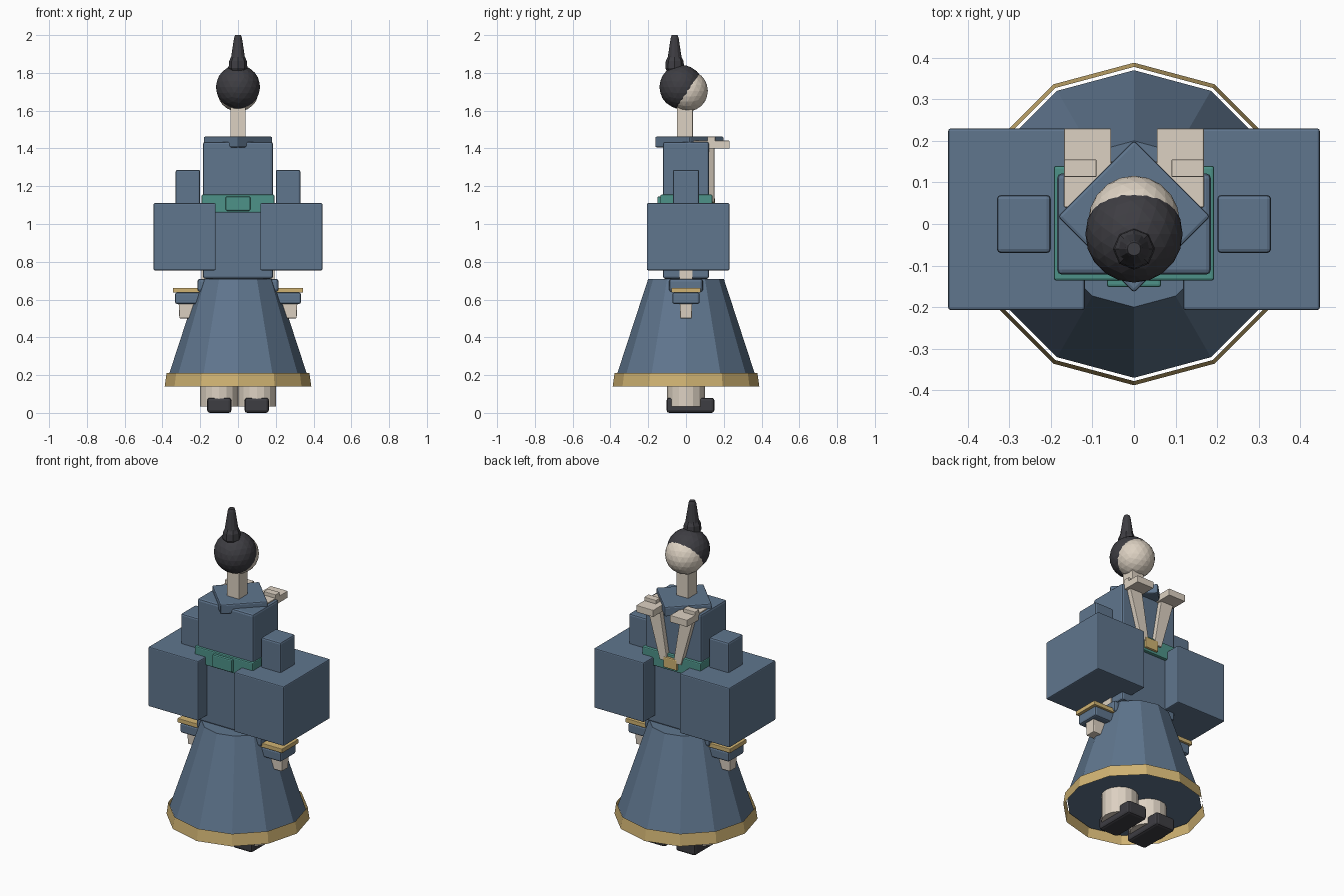
import bpy, bmesh, math
from mathutils import Matrix, Vector

if "Cube" in bpy.data.objects:
    bpy.data.objects.remove(bpy.data.objects["Cube"])


def material(name, rgb):
    m = bpy.data.materials.new(name)
    m.diffuse_color = (*rgb, 1)
    m.use_nodes = True
    m.node_tree.nodes["Principled BSDF"].inputs["Base Color"].default_value = m.diffuse_color
    return m


BLUE = material("robe_blue", (0.115, 0.18, 0.27))
SKIN = material("pale_skin", (0.72, 0.64, 0.54))
GOLD = material("trim_gold", (0.63, 0.45, 0.17))
GREEN = material("sash_green", (0.075, 0.29, 0.25))
DARK = material("hair_dark", (0.048, 0.047, 0.055))


def finish(name, bm, mat, bevel=0.0):
    bmesh.ops.recalc_face_normals(bm, faces=bm.faces)
    me = bpy.data.meshes.new(name)
    bm.to_mesh(me)
    bm.free()
    ob = bpy.data.objects.new(name, me)
    bpy.context.collection.objects.link(ob)
    me.materials.append(mat)
    if bevel:
        b = ob.modifiers.new("soft_edges", 'BEVEL')
        b.width, b.segments = bevel, 2
    return ob


def box(name, x, y, z, mat, bevel=0.006, bottom=1.0, turn=0.0):
    """Box from ranges; bottom scales the lower face, turn spins it about z."""
    bm = bmesh.new()
    bmesh.ops.create_cube(bm, size=1)
    c = Vector(((x[0] + x[1]) / 2, (y[0] + y[1]) / 2, (z[0] + z[1]) / 2))
    for v in bm.verts:
        k = bottom if v.co.z < 0 else 1
        v.co = Vector((v.co.x * k * (x[1] - x[0]), v.co.y * k * (y[1] - y[0]),
                       v.co.z * (z[1] - z[0])))
    bm.transform(Matrix.Translation(c) @ Matrix.Rotation(turn, 4, 'Z'))
    return finish(name, bm, mat, bevel)


def lathe(name, profile, sides, mat, at=(0, 0), caps=True):
    """Stack of polygon rings given as (radius, height), a corner on each axis."""
    bm = bmesh.new()
    rings = [[bm.verts.new((at[0] + r * math.cos(a * math.tau / sides),
                            at[1] + r * math.sin(a * math.tau / sides), z))
              for a in range(sides)] for r, z in profile]
    for lo, hi in zip(rings, rings[1:]):
        for i in range(sides):
            j = (i + 1) % sides
            bm.faces.new((lo[i], lo[j], hi[j], hi[i]))
    if caps:
        bm.faces.new(rings[0][::-1])
        bm.faces.new(rings[-1])
    return finish(name, bm, mat)


def ball(name, r, c, mat):
    bm = bmesh.new()
    bmesh.ops.create_icosphere(bm, subdivisions=3, radius=r,
                               matrix=Matrix.Translation(c))
    return finish(name, bm, mat)


def span(s, a, b):
    return tuple(sorted((s * a, s * b)))


# Skirt with a loose gold hem
lathe("skirt", [(0.37, 0.19), (0.2, 0.71)], 12, BLUE)
lathe("skirt_hem", [(0.388, 0.14), (0.378, 0.21)], 12, GOLD, caps=False)

# Torso, hips, sash and collar
box("torso", (-0.185, 0.185), (-0.122, 0.122), (0.71, 1.435), BLUE, 0.012)
box("hips", (-0.215, 0.215), (-0.09, 0.09), (0.64, 0.71), BLUE, 0.015)
box("sash", (-0.193, 0.193), (-0.136, 0.14), (1.06, 1.155), GREEN)
box("sash_knot", (-0.065, 0.065), (-0.152, -0.12), (1.07, 1.145), GREEN)
box("sash_clasp", (-0.045, 0.045), (0.12, 0.153), (1.075, 1.14), GOLD)
box("collar", (-0.13, 0.13), (-0.112, 0.148), (1.405, 1.463), BLUE, 0.008,
    turn=math.pi / 4)

# Neck, head and hair
box("neck", (-0.04, 0.04), (-0.048, 0.036), (1.44, 1.64), SKIN, 0.004)
ball("head", 0.11, (0, 0.006, 1.705), SKIN)
ball("hair", 0.117, (0, -0.024, 1.725), DARK)
lathe("hair_bun", [(0.035, 1.80), (0.05, 1.825), (0.047, 1.862), (0.034, 1.89)],
      8, DARK, (0, -0.06))
lathe("topknot", [(0.04, 1.86), (0.021, 1.985), (0.016, 2.0)], 12, DARK, (0, -0.06))

for s, side in ((-1, "left"), (1, "right")):
    # Arm and hanging sleeve
    box(side + "_upper_arm", span(s, 0.2, 0.33), (-0.07, 0.07), (0.9, 1.287), BLUE, 0.01)
    box(side + "_sleeve", span(s, 0.118, 0.447), (-0.207, 0.23), (0.755, 1.11), BLUE)
    # Cuff and hand
    box(side + "_cuff_trim", span(s, 0.19, 0.345), (-0.078, 0.078), (0.637, 0.662), GOLD, 0.003)
    box(side + "_cuff", span(s, 0.2, 0.333), (-0.072, 0.072), (0.577, 0.637), BLUE, 0.01)
    box(side + "_hand", span(s, 0.225, 0.315), (-0.034, 0.034), (0.5, 0.6), SKIN, 0.005, 0.9)
    box(side + "_wrist", span(s, 0.16, 0.193), (-0.035, 0.035), (0.7, 0.755), SKIN, 0.003)
    # Leg and shoe
    lathe(side + "_leg", [(0.1, 0.035), (0.1, 0.22)], 16, SKIN, (s * 0.1, 0))
    box(side + "_shoe", span(s, 0.035, 0.163), (-0.103, 0.15), (0.0, 0.08), DARK, 0.014)
    # Slanted sash ribbon with a folded top
    bm = bmesh.new()
    bmesh.ops.create_cube(bm, size=1)
    for v in bm.verts:
        top = v.co.z > 0
        v.co = Vector((s * (0.112 if top else 0.045) + v.co.x * (0.085 if top else 0.05),
                       0.133 + v.co.y * 0.034, 1.415 if top else 1.115))
    finish(side + "_ribbon", bm, SKIN, 0.003)
    box(side + "_ribbon_fold", span(s, 0.055, 0.168), (0.04, 0.23), (1.4, 1.441), SKIN, 0.003)
    box(side + "_ribbon_loop", span(s, 0.09, 0.168), (0.113, 0.155), (1.43, 1.462), SKIN, 0.003)
